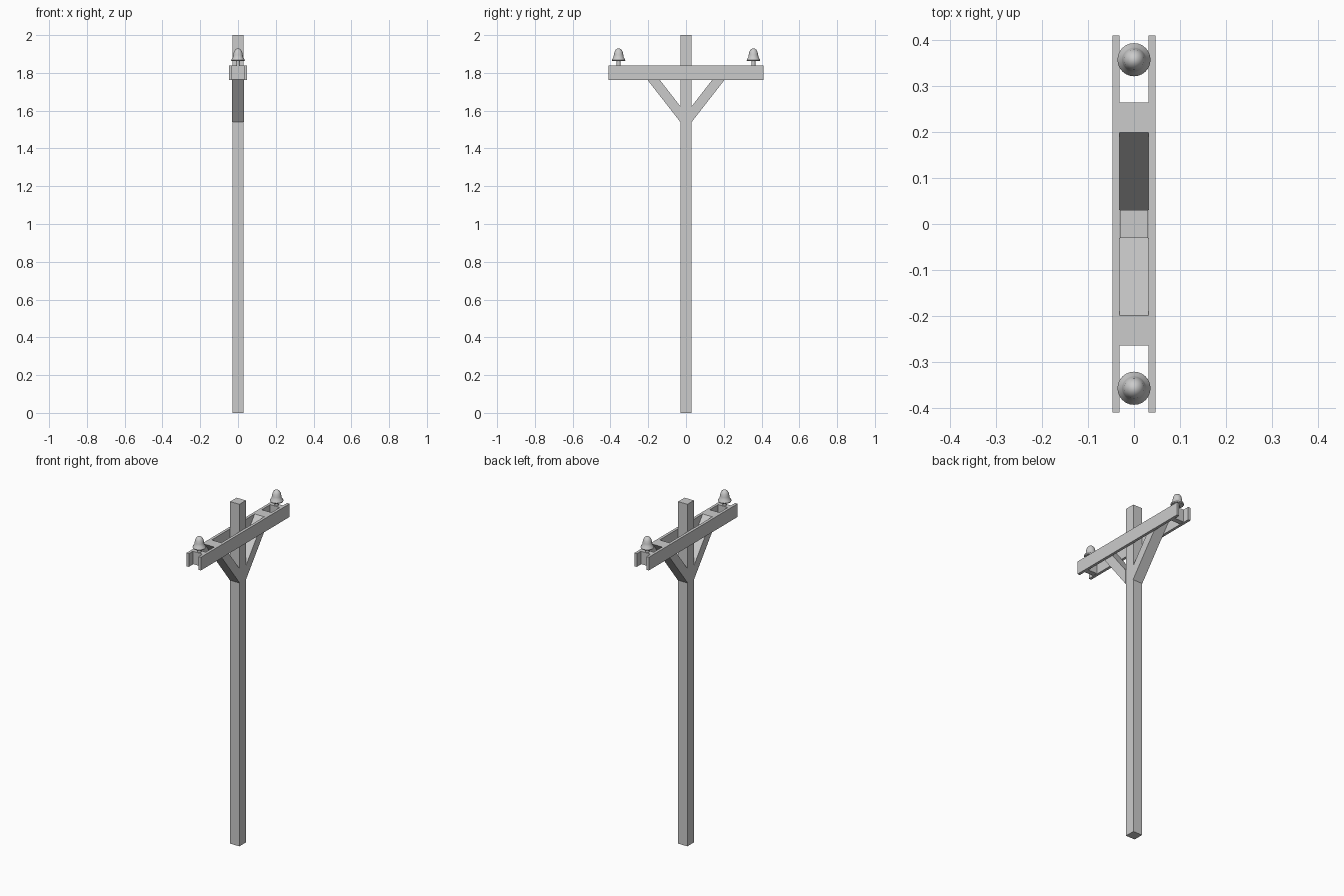
import bpy, bmesh, math

if "Cube" in bpy.data.objects:
    bpy.data.objects.remove(bpy.data.objects["Cube"])


def finish(name, bm):
    bmesh.ops.recalc_face_normals(bm, faces=bm.faces)
    mesh = bpy.data.meshes.new(name)
    bm.to_mesh(mesh)
    bm.free()
    ob = bpy.data.objects.new(name, mesh)
    bpy.context.collection.objects.link(ob)
    return ob


def box(name, x, y, z):
    """Box from (min, max) pairs."""
    bm = bmesh.new()
    bmesh.ops.create_cube(bm, size=1)
    for v in bm.verts:
        v.co = [r[0] if c < 0 else r[1] for c, r in zip(v.co, (x, y, z))]
    return finish(name, bm)


def prism(name, profile, half_width):
    """Extrude a y-z profile symmetrically along x."""
    bm = bmesh.new()
    face = bm.faces.new([bm.verts.new((-half_width, y, z)) for y, z in profile])
    out = bmesh.ops.extrude_face_region(bm, geom=[face])
    for g in out["geom"]:
        if isinstance(g, bmesh.types.BMVert):
            g.co.x = half_width
    return finish(name, bm)


def lathe(name, profile, y, sides=24):
    """Spin a radius-z profile around a vertical axis at y."""
    bm = bmesh.new()
    verts = [bm.verts.new((r, y, z)) for r, z in profile]
    edges = [bm.edges.new(p) for p in zip(verts, verts[1:])]
    bmesh.ops.spin(bm, geom=verts + edges, cent=(0, y, 0), axis=(0, 0, 1),
                   angle=math.tau, steps=sides, use_duplicate=False)
    bmesh.ops.remove_doubles(bm, verts=bm.verts, dist=0.0001)
    ob = finish(name, bm)
    bpy.ops.object.select_all(action='DESELECT')
    ob.select_set(True)
    bpy.context.view_layer.objects.active = ob
    bpy.ops.object.shade_smooth_by_angle(angle=math.radians(40))
    return ob


# Square pole
box("pole", (-0.03, 0.03), (-0.03, 0.03), (0, 2))

# Diagonal brace and insulator outlines
brace = [(0.03, 1.54), (0.264, 1.84), (0.199, 1.84), (0.03, 1.623)]
insulator = [(0, 1.838), (0.011, 1.838), (0.011, 1.862), (0.033, 1.862),
             (0.036, 1.867), (0.034, 1.873), (0.027, 1.882), (0.025, 1.895),
             (0.022, 1.911), (0.016, 1.922), (0.008, 1.928), (0, 1.93)]

for side, s in (("front", -1), ("back", 1)):
    prism(side + "_brace", [(s * y, z) for y, z in brace], 0.032)
    # Spacer between the crossarms carrying the insulator
    y = s * 0.357
    box(side + "_spacer", (-0.032, 0.032), (y - 0.015, y + 0.015), (1.765, 1.84))
    lathe(side + "_insulator", insulator, y)

# Twin crossarms
for side, s in (("left", -1), ("right", 1)):
    box(side + "_crossarm", sorted((s * 0.031, s * 0.047)), (-0.41, 0.41), (1.763, 1.84))
